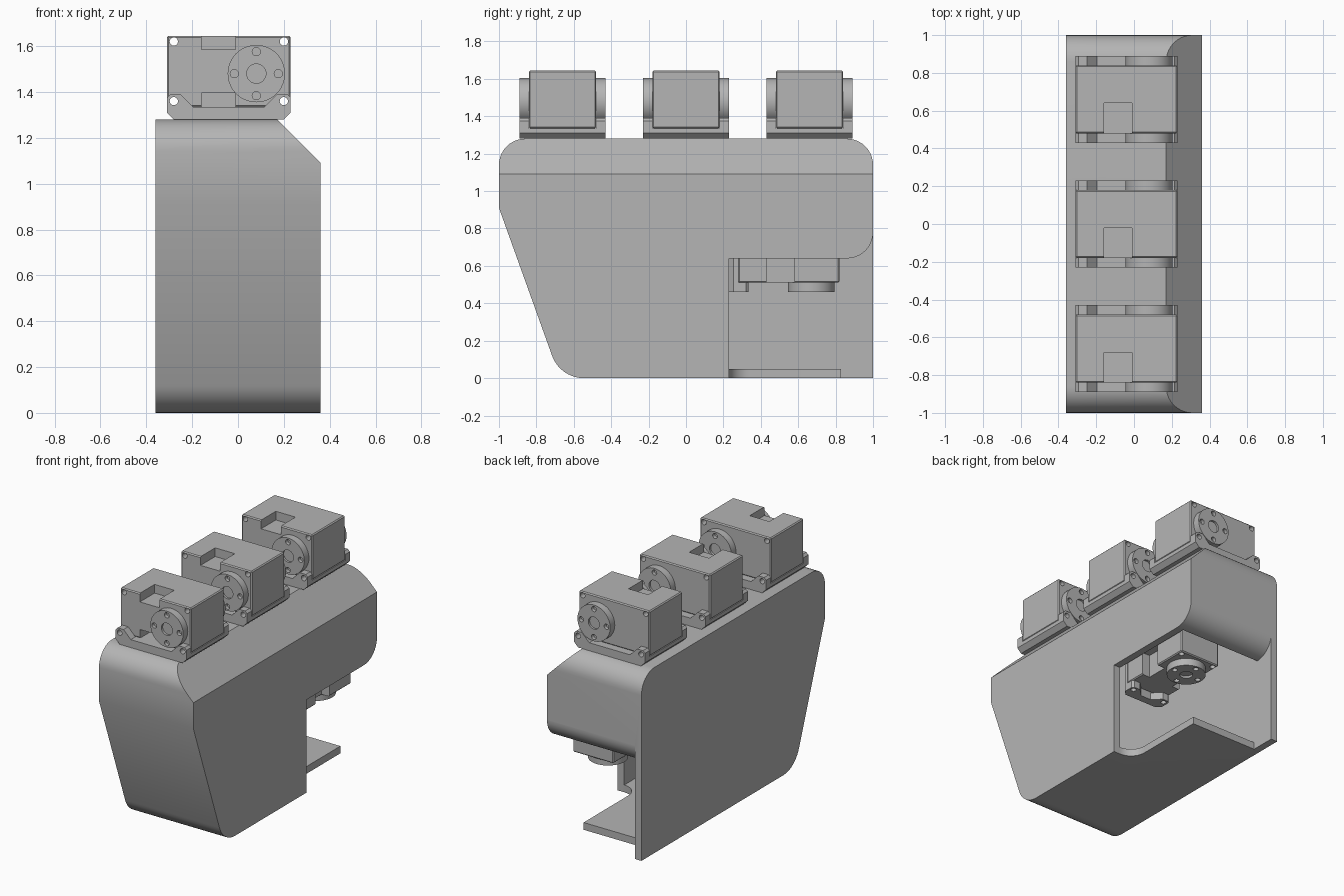
import bpy, bmesh
from math import sin, cos, tan, pi, radians
from mathutils import Vector, Matrix

if "Cube" in bpy.data.objects:
    bpy.data.objects.remove(bpy.data.objects["Cube"])

grey = bpy.data.materials.new("plain grey")
grey.use_nodes = True
grey.diffuse_color = (0.46, 0.46, 0.46, 1)
grey.node_tree.nodes["Principled BSDF"].inputs["Base Color"].default_value = grey.diffuse_color


def add(name, mesh, matrix=None):
    ob = bpy.data.objects.new(name, mesh)
    bpy.context.collection.objects.link(ob)
    if matrix is not None:
        ob.matrix_world = matrix
    return ob


def rounded(corners, steps=10):
    """Outline from (a, b) or (a, b, radius) corners."""
    out = []
    for i, c in enumerate(corners):
        p = Vector(c[:2])
        if len(c) == 2:
            out.append(p)
            continue
        u = (Vector(corners[i - 1][:2]) - p).normalized()
        v = (Vector(corners[(i + 1) % len(corners)][:2]) - p).normalized()
        half = u.angle(v) / 2
        centre = p + (u + v).normalized() * c[2] / sin(half)
        start = p + u * c[2] / tan(half) - centre
        end = p + v * c[2] / tan(half) - centre
        for k in range(steps + 1):
            t = k / steps
            sweep = start.angle(end)
            out.append(centre + (start * sin((1 - t) * sweep) + end * sin(t * sweep)) / sin(sweep))
    return out


def circle(x, z, r, n=20):
    return [(x + r * cos(2 * pi * i / n), z + r * sin(2 * pi * i / n)) for i in range(n)]


def prism(name, outline, axis, lo, hi, bevel=0):
    """Outline extruded along an axis."""
    place = {"x": lambda a, b, t: (t, a, b), "y": lambda a, b, t: (a, t, b),
             "z": lambda a, b, t: (a, b, t)}[axis]
    bm = bmesh.new()
    low = [bm.verts.new(place(p[0], p[1], lo)) for p in outline]
    high = [bm.verts.new(place(p[0], p[1], hi)) for p in outline]
    bm.faces.new(low)
    bm.faces.new(high)
    for i in range(len(low)):
        bm.faces.new((low[i - 1], low[i], high[i], high[i - 1]))
    bmesh.ops.recalc_face_normals(bm, faces=bm.faces)
    if bevel:
        bmesh.ops.bevel(bm, geom=bm.edges[:], offset=bevel, segments=1, affect="EDGES")
    mesh = bpy.data.meshes.new(name)
    bm.to_mesh(mesh)
    bm.free()
    mesh.materials.append(grey)
    return add(name, mesh)


def rect(a0, a1, b0, b1):
    return [(a0, b0), (a1, b0), (a1, b1), (a0, b1)]


def boolean(ob, cutters, operation="DIFFERENCE"):
    """Apply the cutters to ob, then discard them."""
    for c in cutters:
        c.hide_render = True
        m = ob.modifiers.new("cut", "BOOLEAN")
        m.operation, m.solver, m.object = operation, "EXACT", c
    dg = bpy.context.evaluated_depsgraph_get()
    mesh = bpy.data.meshes.new_from_object(ob.evaluated_get(dg))
    ob.modifiers.clear()
    ob.data = mesh
    for c in cutters:
        bpy.data.objects.remove(c)
    return ob


def smooth(ob):
    ob.data.polygons.foreach_set("use_smooth", [True] * len(ob.data.polygons))
    ob.data.set_sharp_from_angle(angle=radians(30))
    return ob


# Housing: side outline, hollow inside, chamfered along one top edge
WALL = 0.05
housing = prism("housing", rounded([(-0.673, 0, 0.18), (1, 0), (1, 1.28, 0.14),
                                    (-1, 1.28, 0.14), (-1, 0.91)]), "x", -0.36, 0.36)
cavity = prism("cavity", rounded([(-0.64, WALL, 0.13), (0.86, WALL), (0.86, 0.69), (0.95, 0.69, 0.089),
                                  (0.95, 1.23, 0.09), (-0.95, 1.23, 0.09), (-0.95, 0.92)]),
               "x", WALL - 0.36, 0.36 - WALL)
boolean(cavity, [prism("inner_chamfer", [(0.05, 1.33), (0.5, 0.88), (0.5, 1.33)], "y", -2, 2)])

# Open lower bay, leaving a narrowed floor shelf
bay = prism("bay", rounded([(0.23, -0.1), (1.1, -0.1), (1.1, 0.78), (1, 0.78), (1, 0.64, 0.139),
                            (0.23, 0.64)]), "x", WALL - 0.36, 0.5)
shelf = prism("shelf_keep", rounded([(-0.4, 0.1), (0.32, 0.1), (0.32, 0.23), (0.2, 0.23, 0.11),
                                     (0.2, 0.83), (-0.4, 0.83)]), "z", -0.2, 0.06)
boolean(bay, [shelf])
chamfer = prism("chamfer", [(0.12, 1.33), (0.5, 0.95), (0.5, 1.33)], "y", -2, 2)
smooth(boolean(housing, [cavity, bay, chamfer]))

# Servo body: bevelled box with cable notches and corner screw holes
L, D, H = 0.27, 0.18, 0.155
body = prism("servo_body", rect(-L, L, -H, H), "y", -D, D, bevel=0.007)
cuts = [prism("top_notch", rect(-0.12, 0.03, 0.095, 0.3), "y", -0.3, -0.02),
        prism("low_notch", rect(-0.12, 0.03, -0.3, -0.095), "y", -0.3, -0.02)]
cuts += [prism("hole", circle(x, z, 0.018), "y", -1, 1) for x in (-0.24, 0.24) for z in (-0.13, 0.13)]
smooth(boolean(body, cuts))

# Servo horn: disc with a centre recess and four screw holes
horn = prism("servo_horn", circle(0, 0, 0.125, 48), "y", -0.05, 0)
cuts = [prism("hub", circle(0, 0, 0.042, 32), "y", -0.2, -0.035)]
cuts += [prism("hole", circle(x, z, 0.018), "y", -0.2, -0.025)
         for x, z in ((0.096, 0), (-0.096, 0), (0, 0.096), (0, -0.096))]
smooth(boolean(horn, cuts))


def bracket(name, half):
    """Base plate with an eared flange on each side."""
    side = [(half - 0.03, -0.055), (half, -0.025), (half, 0.04), (half - 0.015, 0.055),
            (half - 0.06, 0.055), (half - 0.115, 0)]
    outline = side + [(-x, z) for x, z in reversed(side)]
    plate = prism(name, [(half - 0.03, -0.055), (half, -0.025), (half, 0),
                         (-half, 0), (-half, -0.025), (0.03 - half, -0.055)], "y", -D, D)
    flanges = []
    for lo, hi in ((-D - 0.05, -D), (D, D + 0.05)):
        f = prism("flange", outline, "y", lo, hi)
        boolean(f, [prism("hole", circle(s * (half - 0.03), 0.025, 0.018), "y", -1, 1) for s in (-1, 1)])
        flanges.append(f)
    return smooth(boolean(plate, flanges, "UNION"))


long_bracket = bracket("base_bracket", L)
end_bracket = bracket("end_bracket", H)


def servo(name, frame, mount, mount_frame):
    """Place one complete servo from the shared part meshes."""
    add(name + "_body", body.data, frame)
    add(name + "_bracket", mount.data, frame @ mount_frame)
    for label, spin in (("front", 0), ("back", pi)):
        m = Matrix.Translation((0.12, D if spin else -D, -0.01)) @ Matrix.Rotation(spin, 4, "Z")
        add(f"{name}_{label}_horn", horn.data, frame @ m)


# Three servos in a row on top
for label, y in (("front", -0.66), ("middle", 0), ("rear", 0.66)):
    servo(label + "_servo", Matrix.Translation((-0.04, y, 1.49)), long_bracket,
          Matrix.Translation((0, 0, -H)))

# One servo lying in the bay with its horn facing down
turn = Matrix(((0, 0, 1, 0), (1, 0, 0, 0), (0, 1, 0, 0), (0, 0, 0, 1)))
servo("bay_servo", Matrix.Translation((0.135, 0.55, 0.69)) @ turn, end_bracket,
      Matrix.Translation((-L, 0, 0)) @ Matrix.Rotation(pi / 2, 4, "Y"))

# Discard the pattern objects
for ob in (body, horn, long_bracket, end_bracket):
    bpy.data.objects.remove(ob)
